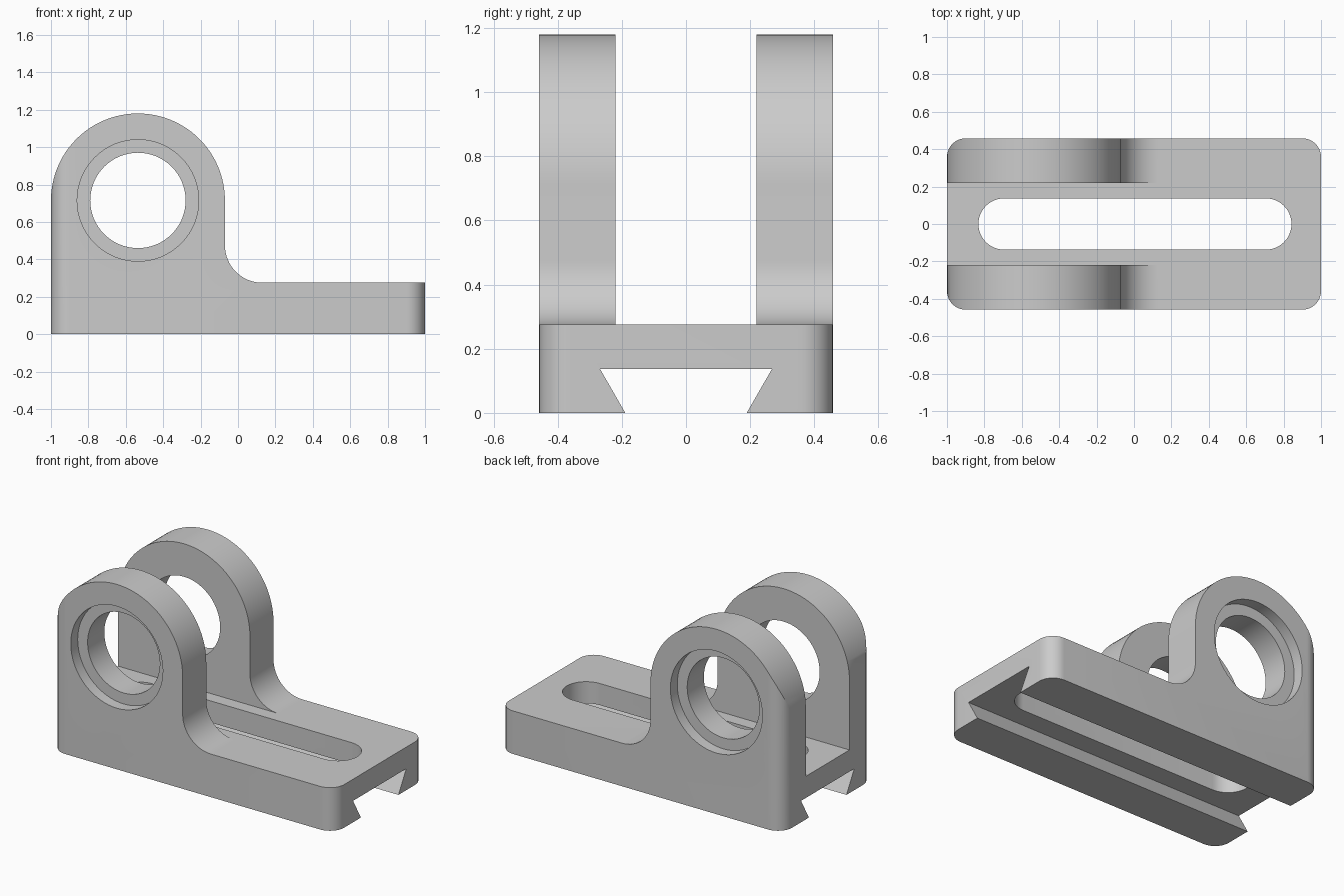
import bpy, bmesh
from math import sin, cos, radians

if "Cube" in bpy.data.objects:
    bpy.data.objects.remove(bpy.data.objects["Cube"])


def arc(cx, cy, r, a0, a1, n):
    return [(cx + r * cos(radians(a0 + (a1 - a0) * i / n)),
             cy + r * sin(radians(a0 + (a1 - a0) * i / n))) for i in range(n + 1)]


def circle(cx, cy, r, n=64):
    return arc(cx, cy, r, 0, 360, n)[:-1]


def prism(name, pts, axis, lo, hi):
    """Extrude a 2D outline along x, y or z."""
    place = {'x': lambda u, v: (lo, u, v),
             'y': lambda u, v: (u, lo, v),
             'z': lambda u, v: (u, v, lo)}[axis]
    bm = bmesh.new()
    face = bm.faces.new([bm.verts.new(place(u, v)) for u, v in pts])
    ext = bmesh.ops.extrude_face_region(bm, geom=[face])
    shift = [hi - lo if axis == a else 0 for a in 'xyz']
    bmesh.ops.translate(bm, vec=shift,
                        verts=[e for e in ext['geom'] if isinstance(e, bmesh.types.BMVert)])
    bmesh.ops.recalc_face_normals(bm, faces=bm.faces)
    mesh = bpy.data.meshes.new(name)
    bm.to_mesh(mesh)
    bm.free()
    ob = bpy.data.objects.new(name, mesh)
    bpy.context.collection.objects.link(ob)
    return ob


def carve(body, tool, operation='DIFFERENCE'):
    mod = body.modifiers.new(tool.name, 'BOOLEAN')
    mod.operation, mod.solver, mod.object = operation, 'EXACT', tool
    bpy.context.view_layer.objects.active = body
    bpy.ops.object.modifier_apply(modifier=mod.name)
    bpy.data.objects.remove(tool)


W, TOP, CX, CZ = 0.458, 0.275, -0.535, 0.715

# Rounded rectangular block seen from above
R = 0.1
plan = (arc(1 - R, W - R, R, 0, 90, 10) + arc(-1 + R, W - R, R, 90, 180, 10)
        + arc(-1 + R, -W + R, R, 180, 270, 10) + arc(1 - R, -W + R, R, 270, 360, 10))
bracket = prism("clevis_bracket", plan, 'z', 0, 1.3)

# Side silhouette: round lug, inner fillet, flat base
side = ([(-1, -0.1), (1.1, -0.1), (1.1, TOP)]
        + arc(0.13, TOP + 0.2, 0.2, 270, 180, 16)
        + arc(CX, CZ, 0.465, 0, 180, 48))
carve(bracket, prism("side_silhouette", side, 'y', -0.6, 0.6), 'INTERSECT')

# Gap between the two lugs
gap = [(-0.22, TOP), (0.22, TOP), (0.22, 1.4), (-0.22, 1.4)]
carve(bracket, prism("lug_gap", gap, 'x', -1.1, 0.2), 'DIFFERENCE')

# Dovetail groove underneath
groove = [(-0.132, -0.1), (0.132, -0.1), (0.268, 0.137), (-0.268, 0.137)]
carve(bracket, prism("dovetail_groove", groove, 'x', -1.1, 1.1))

# Long slot through the base
slot = arc(0.705, 0, 0.137, -90, 90, 24) + arc(-0.695, 0, 0.137, 90, 270, 24)
carve(bracket, prism("slot", slot, 'z', -0.1, 0.4))

# Pivot bore with an outer counterbore on each lug
carve(bracket, prism("pivot_bore", circle(CX, CZ, 0.255), 'y', -0.6, 0.6))
for s in (-1, 1):
    carve(bracket, prism("counterbore", circle(CX, CZ, 0.325), 'y', s * (W - 0.07), s * 0.6))

bpy.ops.object.select_all(action='DESELECT')
bracket.select_set(True)
bpy.context.view_layer.objects.active = bracket
bpy.ops.object.shade_smooth_by_angle(angle=radians(30))
